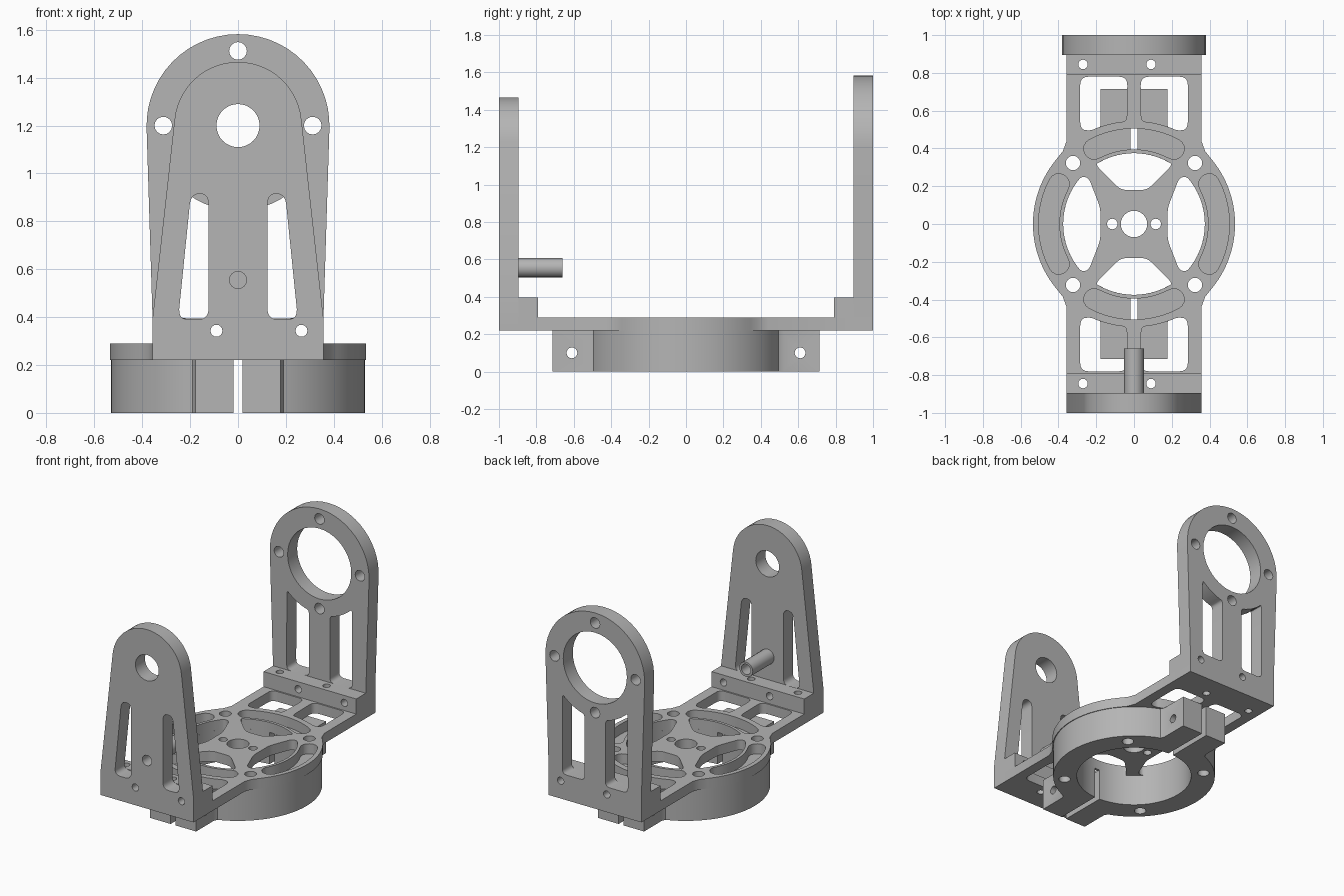
import bpy, bmesh
from math import sin, cos, radians, sqrt
from mathutils import Vector

cube = bpy.data.objects.get("Cube")
if cube:
    bpy.data.objects.remove(cube, do_unlink=True)

grey = bpy.data.materials.new("plain grey")
grey.use_nodes = True
GREY = (0.46, 0.46, 0.46, 1)
grey.diffuse_color = GREY
grey.node_tree.nodes["Principled BSDF"].inputs["Base Color"].default_value = GREY

# Main heights and widths
PLATE_LOW, PLATE_TOP, STEP_TOP = 0.22, 0.29, 0.395
HALF_W, INNER_Y, STEP_Y = 0.357, 0.895, 0.79
BORE, AXLE_Z = 0.375, 1.2


def arc(r, a, b, n=16, cx=0, cy=0):
    """Points on an arc from angle a to b in degrees."""
    steps = [radians(a + (b - a) * i / n) for i in range(n + 1)]
    return [(cx + r * cos(t), cy + r * sin(t)) for t in steps]


def circle(cx, cy, r, n=24):
    return arc(r, 0, 360, n, cx, cy)[:-1]


def rect(x0, y0, x1, y1):
    return [(x0, y0), (x1, y0), (x1, y1), (x0, y1)]


def flip(points, sx=1, sy=1):
    return [(x * sx, y * sy) for x, y in points]


def rounded(points, r, n=5):
    """Round the sharp corners of an outline."""
    pts = [Vector(p) for p in points]
    out = []
    for i, p in enumerate(pts):
        a, b = pts[i - 1] - p, pts[(i + 1) % len(pts)] - p
        if (-a).angle(b) < 0.35:
            out.append(p)
            continue
        s = p + a.normalized() * min(r, a.length * 0.48)
        e = p + b.normalized() * min(r, b.length * 0.48)
        for k in range(n + 1):
            t = k / n
            out.append(s * (1 - t) ** 2 + p * (2 * t * (1 - t)) + e * t * t)
    return [tuple(p) for p in out]


def prism(name, outline, axis, lo, hi):
    """Extrude an outline along an axis."""
    place = {"x": lambda u, v, w: (w, u, v),
             "y": lambda u, v, w: (u, w, v),
             "z": lambda u, v, w: (u, v, w)}[axis]
    bm = bmesh.new()
    face = bm.faces.new([bm.verts.new(place(u, v, lo)) for u, v in outline])
    ext = bmesh.ops.extrude_face_region(bm, geom=[face])
    verts = [g for g in ext["geom"] if isinstance(g, bmesh.types.BMVert)]
    bmesh.ops.translate(bm, verts=verts, vec=place(0, 0, hi - lo))
    bmesh.ops.recalc_face_normals(bm, faces=bm.faces)
    mesh = bpy.data.meshes.new(name)
    bm.to_mesh(mesh)
    bm.free()
    mesh.materials.append(grey)
    obj = bpy.data.objects.new(name, mesh)
    bpy.context.collection.objects.link(obj)
    return obj


def cut(obj, axis, outlines):
    """Cut outlines right through an object along an axis."""
    for outline in outlines:
        tool = prism("cutter", outline, axis, -2, 2)
        tool.hide_render = True
        mod = obj.modifiers.new("cut", "BOOLEAN")
        mod.operation, mod.solver, mod.object = "DIFFERENCE", "EXACT", tool
        bpy.context.view_layer.update()
        graph = bpy.context.evaluated_depsgraph_get()
        mesh = bpy.data.meshes.new_from_object(obj.evaluated_get(graph))
        obj.modifiers.clear()
        obj.data = mesh
        bpy.data.objects.remove(tool, do_unlink=True)


parts = []

# Base plate: disc with a straight arm to the front and back
side = [(HALF_W, INNER_Y), (HALF_W, 0.44), (0.377, 0.385)]
right = side + arc(0.535, 40, -40, 24) + flip(side, 1, -1)[::-1]
plate = prism("base_plate", right + flip(right, -1)[::-1], "z", PLATE_LOW, PLATE_TOP)
parts.append(plate)

slot = (arc(0.505, -28, 28) + arc(0.055, 28, 208, 8, 0.45 * cos(radians(28)), 0.45 * sin(radians(28)))[1:-1]
        + arc(0.395, 28, -28) + arc(0.055, 152, 332, 8, 0.45 * cos(radians(28)), -0.45 * sin(radians(28)))[1:-1])
end_window = rounded(arc(BORE, 57, 123) + [(-0.07, 0.18), (0.07, 0.18)], 0.035)
side_window = rounded([(0.178, -0.085), (0.178, 0.085), (0.24, 0.245)]
                      + arc(BORE, 42, -42) + [(0.24, -0.245)], 0.03)
arm_window = rounded([(0.035, 0.78), (0.285, 0.78), (0.285, 0.5)] + arc(0.545, 65, 86, 6), 0.045)
step_holes = [circle(x, s * 0.845, 0.025, 16) for x in (-0.27, 0.09) for s in (1, -1)]
corner_holes = [circle(sx * 0.323, sy * 0.323, 0.038) for sx in (1, -1) for sy in (1, -1)]

cuts = [circle(0, 0, 0.07), circle(0.115, 0, 0.028, 16), circle(-0.115, 0, 0.028, 16)]
for s in (1, -1):
    cuts += [flip(slot, s), [(y, x * s) for x, y in slot], flip(end_window, 1, s), flip(side_window, s)]
    cuts += [flip(arm_window, s, 1), flip(arm_window, s, -1)]
cut(plate, "z", cuts + step_holes + corner_holes)

# Split clamp ring with bolt ears
ear = [(0.018, 0.715), (0.178, 0.715), (0.178, 0.52)]
half = (ear + arc(0.53, 69, -69, 32) + flip(ear, 1, -1)[::-1] + arc(BORE, -87, 87, 32))
for label, s in (("left", 1), ("right", -1)):
    clamp = prism(label + "_clamp_half", flip(half, s), "z", 0, PLATE_LOW)
    cut(clamp, "z", corner_holes)
    cut(clamp, "x", [circle(y, 0.1, 0.029, 16) for y in (-0.61, 0.61)])
    parts.append(clamp)

# Foot steps that stiffen the uprights
bolt_holes = [circle(x, 0.343, 0.025, 16) for x in (-0.09, 0.265)]
for label, s in (("back", 1), ("front", -1)):
    lo, hi = sorted((s * STEP_Y, s * INNER_Y))
    step = prism(label + "_step", rect(-HALF_W, PLATE_TOP, HALF_W, STEP_TOP), "y", lo, hi)
    cut(step, "z", step_holes)
    cut(step, "y", bolt_holes)
    parts.append(step)


def upright(name, radius, tilt, lo, hi):
    """Rounded plate that widens or narrows towards its foot."""
    foot = [(-HALF_W, STEP_TOP), (-HALF_W, PLATE_LOW), (HALF_W, PLATE_LOW), (HALF_W, STEP_TOP)]
    obj = prism(name, foot + arc(radius, tilt, 180 - tilt, 28, 0, AXLE_Z), "y", lo, hi)
    parts.append(obj)
    return obj


# Front upright with a small axle hole and slanted windows
front = upright("front_upright", 0.266, 6, -1, -INNER_Y)
slanted = rounded([(0.123, 0.39), (0.25, 0.39), (0.197, 0.915), (0.123, 0.915)], 0.045)
cut(front, "y", [circle(0, AXLE_Z, 0.09, 32), slanted, flip(slanted, -1), circle(0, 0.555, 0.036, 16)] + bolt_holes)

# Back upright with a large bearing hole, bolt circle and two windows
back = upright("back_upright", 0.382, -2, INNER_Y, 1)
RIM = 0.355
tall = rounded([(0.08, STEP_TOP), (0.252, STEP_TOP)] + arc(RIM, -45, -77, 6, 0, AXLE_Z), 0.035)
bolts = [circle(x, AXLE_Z + z, 0.037, 16) for x, z in ((0.312, 0), (-0.312, 0), (0, 0.312), (0, -0.312))]
cut(back, "y", [circle(0, AXLE_Z, 0.245, 40), tall, flip(tall, -1)] + bolts + bolt_holes)

# Hollow stop pin on the inside of the front upright
pin = prism("stop_pin", circle(0, 0.555, 0.052, 16), "y", -INNER_Y, -0.66)
cut(pin, "y", [circle(0, 0.555, 0.036, 16)])
parts.append(pin)

# Smooth curved walls, crisp edges
bpy.ops.object.select_all(action="DESELECT")
for obj in parts:
    obj.select_set(True)
bpy.context.view_layer.objects.active = plate
bpy.ops.object.shade_smooth_by_angle(angle=radians(30))
